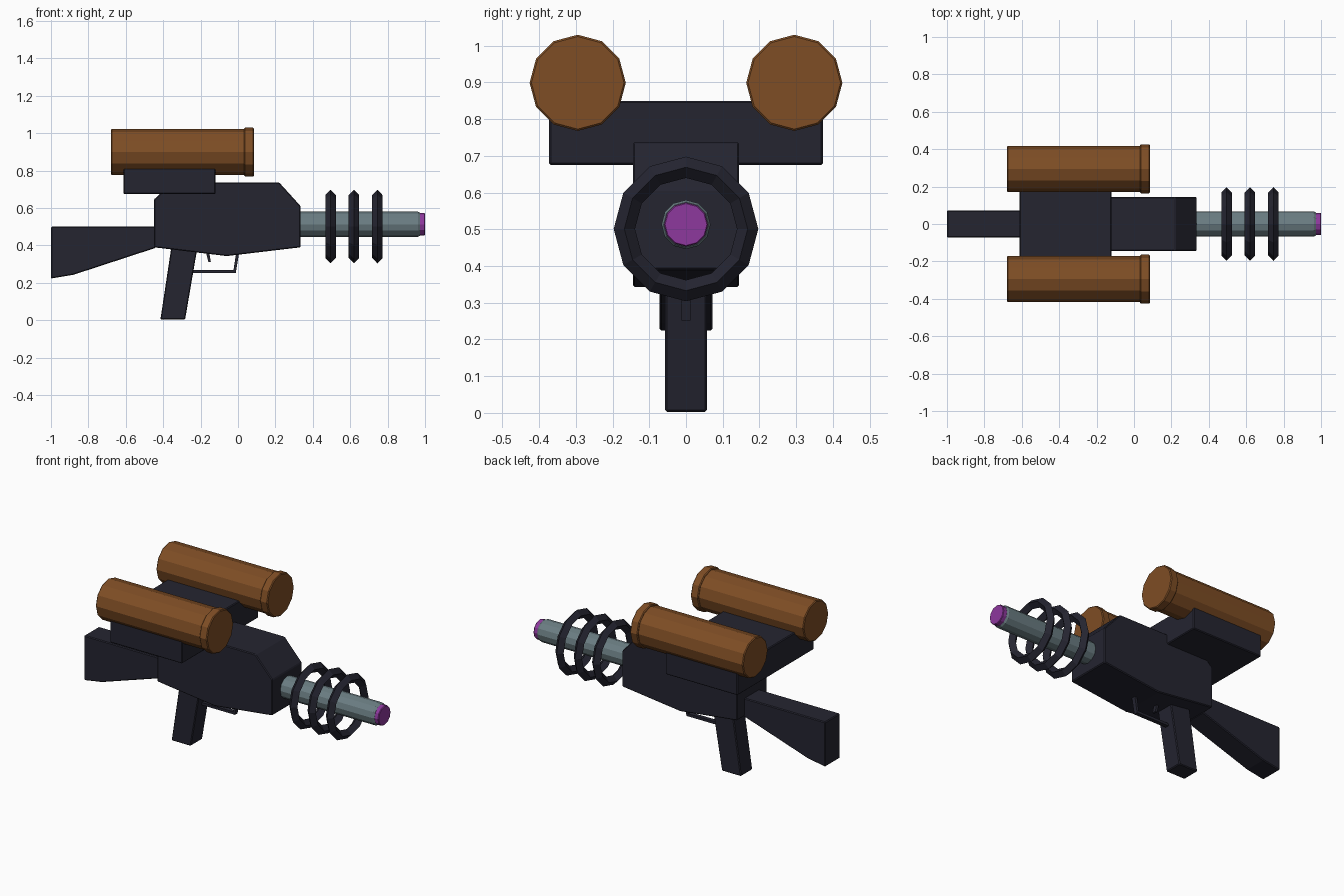
import bpy, bmesh, math
from mathutils import Matrix, Vector

if "Cube" in bpy.data.objects:
    bpy.data.objects.remove(bpy.data.objects["Cube"])


def material(name, rgb):
    m = bpy.data.materials.new(name)
    m.diffuse_color = (*rgb, 1)
    m.use_nodes = True
    m.node_tree.nodes["Principled BSDF"].inputs["Base Color"].default_value = m.diffuse_color
    return m


DARK = material("dark_gunmetal", (0.018, 0.018, 0.030))
BROWN = material("copper_brown", (0.21, 0.075, 0.018))
STEEL = material("blue_grey_steel", (0.145, 0.205, 0.225))
PURPLE = material("purple_glow", (0.27, 0.04, 0.34))


def finish(name, bm, mat, bevel=0.0):
    bmesh.ops.recalc_face_normals(bm, faces=bm.faces)
    me = bpy.data.meshes.new(name)
    bm.to_mesh(me)
    bm.free()
    me.materials.append(mat)
    ob = bpy.data.objects.new(name, me)
    bpy.context.collection.objects.link(ob)
    if bevel:
        b = ob.modifiers.new("edge_bevel", 'BEVEL')
        b.width, b.segments = bevel, 1
        b.limit_method, b.angle_limit = 'ANGLE', math.radians(35)
    return ob


def plate(name, outline, half, mat, bevel=0.005):
    """Extrude an x-z outline symmetrically across y."""
    bm = bmesh.new()
    face = bm.faces.new([bm.verts.new((x, -half, z)) for x, z in outline])
    ext = bmesh.ops.extrude_face_region(bm, geom=[face])
    moved = [v for v in ext["geom"] if isinstance(v, bmesh.types.BMVert)]
    bmesh.ops.translate(bm, verts=moved, vec=(0, 2 * half, 0))
    return finish(name, bm, mat, bevel)


def lathe(name, profile, y, z, mat, closed=False, sides=12):
    """Spin an (x, radius) profile around an axis parallel to x."""
    bm = bmesh.new()
    rings = []
    for x, r in profile:
        rings.append([bm.verts.new((x, y + r * math.cos(2 * math.pi * i / sides),
                                    z + r * math.sin(2 * math.pi * i / sides)))
                      for i in range(sides)])
    count = len(rings)
    for k in range(count if closed else count - 1):
        a, b = rings[k], rings[(k + 1) % count]
        for i in range(sides):
            j = (i + 1) % sides
            bm.faces.new((a[i], a[j], b[j], b[i]))
    if not closed:
        bm.faces.new(rings[0])
        bm.faces.new(rings[-1])
    return finish(name, bm, mat)


# Receiver, stock and grip
plate("body", [(-0.45, 0.39), (-0.45, 0.645), (-0.35, 0.737), (0.22, 0.737),
               (0.335, 0.61), (0.335, 0.39), (-0.06, 0.343)], 0.145, DARK)
plate("stock", [(-1.0, 0.223), (-1.0, 0.5), (-0.44, 0.5), (-0.44, 0.387),
                (-0.88, 0.243)], 0.072, DARK)
plate("grip", [(-0.415, 0.003), (-0.283, 0.003), (-0.215, 0.40),
               (-0.355, 0.40)], 0.057, DARK)

# Trigger and its guard
plate("trigger", [(-0.175, 0.38), (-0.157, 0.38), (-0.145, 0.31),
                  (-0.158, 0.31)], 0.0125, DARK, 0)
plate("trigger_guard", [(-0.25, 0.252), (-0.012, 0.252), (0.006, 0.36),
                        (-0.010, 0.36), (-0.024, 0.268), (-0.25, 0.268)],
      0.0125, DARK, 0)

# Cross block carrying the two canisters
plate("canister_mount", [(-0.612, 0.675), (-0.12, 0.675), (-0.12, 0.85),
                         (-0.612, 0.85)], 0.373, DARK)
for side, label in ((-1, "right"), (1, "left")):
    lathe(label + "_canister", [(-0.68, 0.118), (-0.675, 0.123), (0.04, 0.123)],
          side * 0.295, 0.899, BROWN)
    lathe(label + "_canister_cap",
          [(0.033, 0.126), (0.038, 0.131), (0.080, 0.131), (0.085, 0.126)],
          side * 0.295, 0.899, BROWN)

# Barrel, emitter tip and coil rings
lathe("barrel", [(0.32, 0.067), (0.962, 0.067), (0.973, 0.061)], 0, 0.513, STEEL)
lathe("emitter_tip", [(0.965, 0.060), (0.996, 0.060), (1.0, 0.057)], 0, 0.513, PURPLE)
for n, x in enumerate((0.495, 0.62, 0.745)):
    lathe(f"coil_ring_{n + 1}", [(x, 0.197), (x + 0.028, 0.168), (x, 0.139),
                                 (x - 0.028, 0.168)], 0, 0.501, DARK, closed=True)
